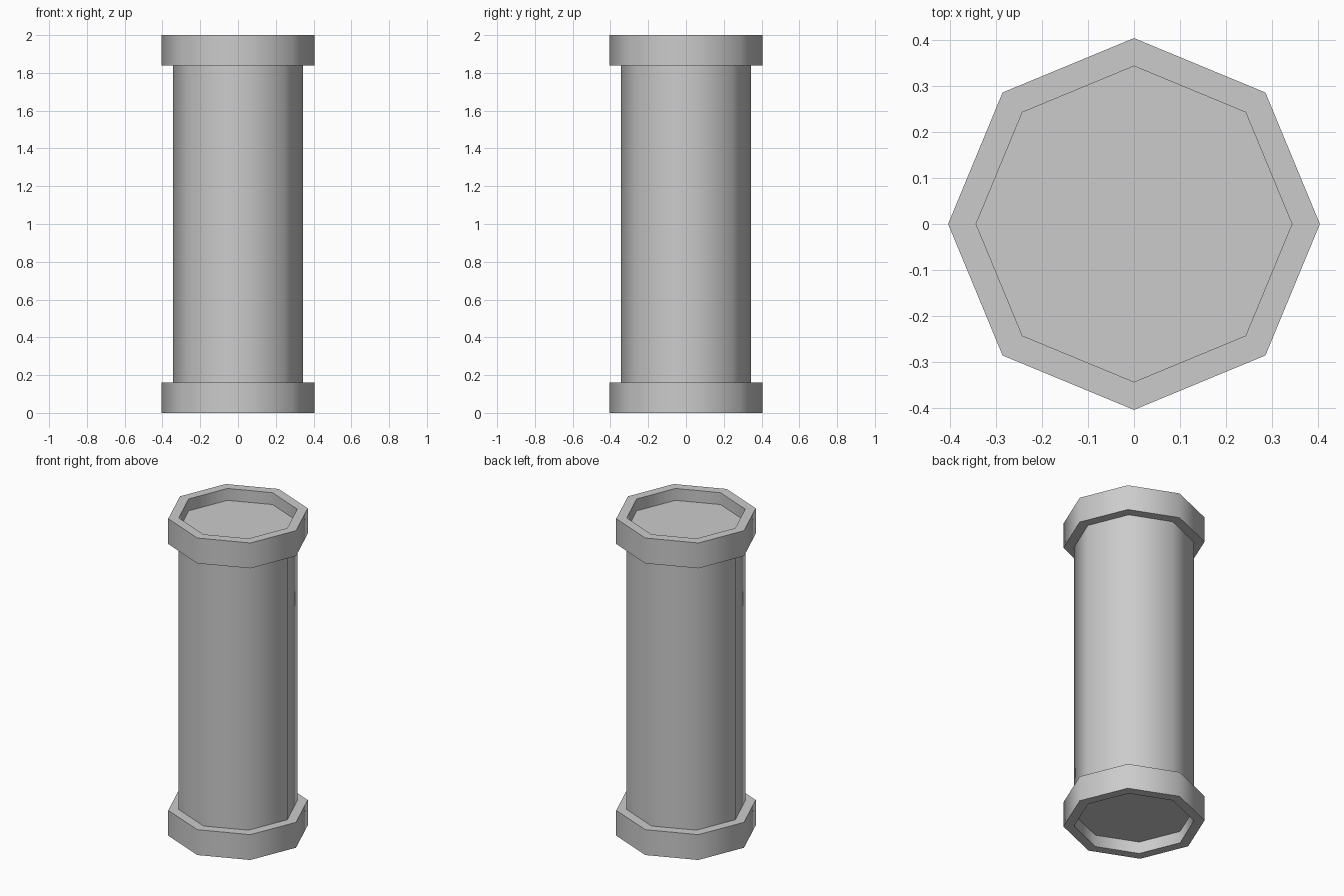
import bpy, bmesh
from math import cos, sin, pi

if "Cube" in bpy.data.objects:
    bpy.data.objects.remove(bpy.data.objects["Cube"])

SIDES = 8
R_RIM, R_BODY = 0.405, 0.344
H_RIM, RECESS, HEIGHT = 0.16, 0.075, 2.0

# half profile (radius, z): recessed floor, collar, then shaft; mirrored for the top
lower = [(R_BODY, RECESS), (R_BODY, 0), (R_RIM, 0), (R_RIM, H_RIM), (R_BODY, H_RIM)]
profile = lower + [(r, HEIGHT - z) for r, z in reversed(lower)]

bm = bmesh.new()
rings = [[bm.verts.new((r * cos(2 * pi * i / SIDES), r * sin(2 * pi * i / SIDES), z))
          for i in range(SIDES)] for r, z in profile]

# octagonal walls
for a, b in zip(rings, rings[1:]):
    for i in range(SIDES):
        j = (i + 1) % SIDES
        bm.faces.new((a[i], a[j], b[j], b[i]))

# recessed end caps
bm.faces.new(rings[0][::-1])
bm.faces.new(rings[-1])
bmesh.ops.recalc_face_normals(bm, faces=bm.faces)

mesh = bpy.data.meshes.new("collared_column")
bm.to_mesh(mesh)
bm.free()
column = bpy.data.objects.new("collared_column", mesh)
bpy.context.collection.objects.link(column)

# smooth sides, sharp rims
bpy.context.view_layer.objects.active = column
column.select_set(True)
bpy.ops.object.shade_smooth_by_angle(angle=pi / 3)
